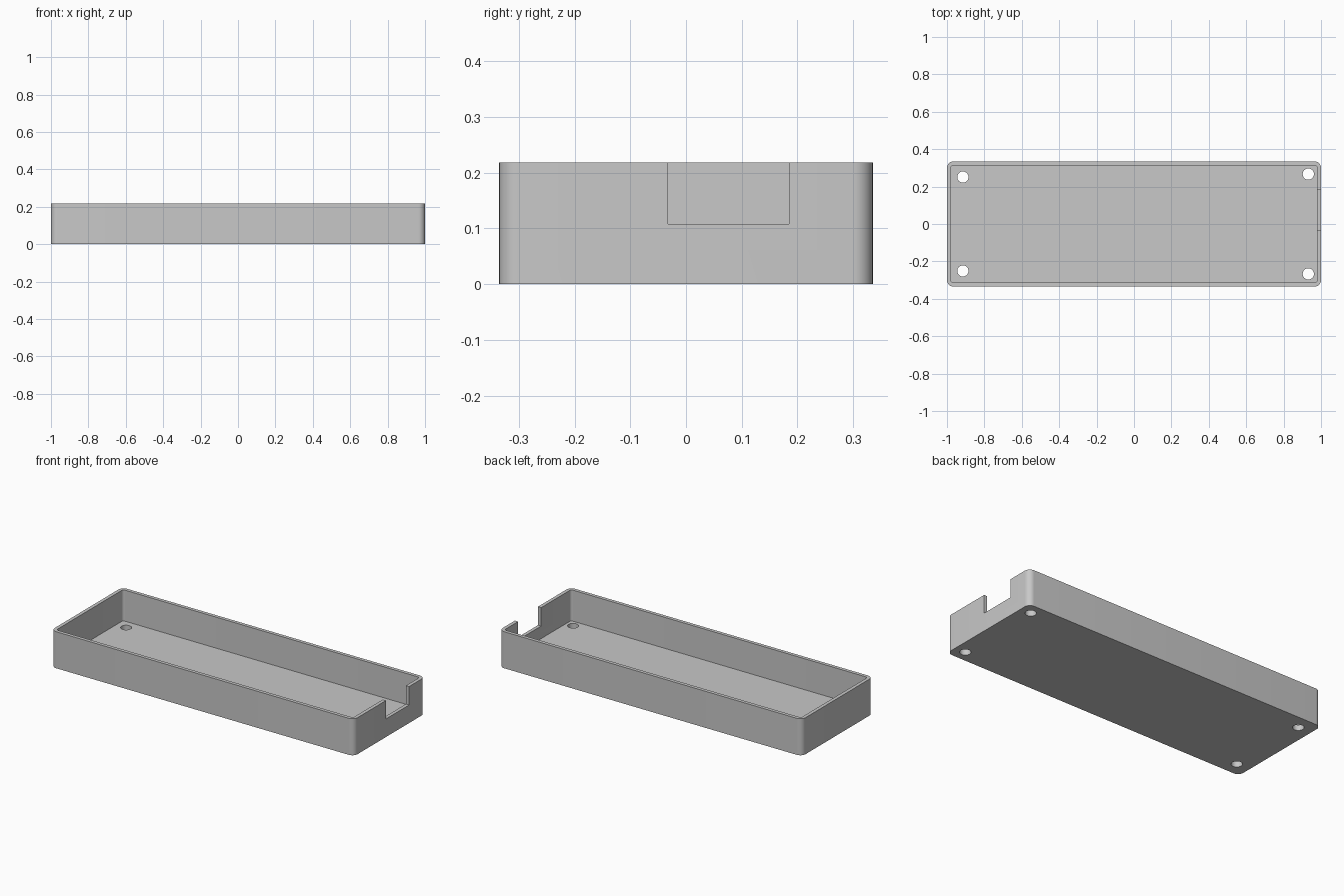
import bpy, bmesh
from math import pi, cos, sin, radians

if "Cube" in bpy.data.objects:
    bpy.data.objects.remove(bpy.data.objects["Cube"])

LENGTH, DEPTH, HEIGHT = 2.0, 0.67, 0.218
WALL, FLOOR, RADIUS = 0.021, 0.033, 0.035

grey = bpy.data.materials.new("light grey plastic")
grey.use_nodes = True
colour = (0.58, 0.58, 0.58, 1)
grey.diffuse_color = colour
grey.node_tree.nodes["Principled BSDF"].inputs["Base Color"].default_value = colour


def prism(name, outline, z0, z1):
    """Extrude a closed xy outline from z0 to z1."""
    bm = bmesh.new()
    face = bm.faces.new([bm.verts.new((x, y, z0)) for x, y in outline])
    top = bmesh.ops.extrude_face_region(bm, geom=[face])["geom"]
    bmesh.ops.translate(bm, vec=(0, 0, z1 - z0),
                        verts=[v for v in top if isinstance(v, bmesh.types.BMVert)])
    bmesh.ops.recalc_face_normals(bm, faces=bm.faces)
    mesh = bpy.data.meshes.new(name)
    bm.to_mesh(mesh)
    bm.free()
    mesh.materials.append(grey)
    obj = bpy.data.objects.new(name, mesh)
    bpy.context.collection.objects.link(obj)
    return obj


def rounded(length, depth, r, steps=10):
    """Rounded rectangle outline centred on the origin."""
    corners = [(1, 1), (-1, 1), (-1, -1), (1, -1)]
    return [(sx * (length / 2 - r) + r * cos((q + i / steps) * pi / 2),
             sy * (depth / 2 - r) + r * sin((q + i / steps) * pi / 2))
            for q, (sx, sy) in enumerate(corners) for i in range(steps + 1)]


def circle(cx, cy, r, n=32):
    return [(cx + r * cos(2 * pi * i / n), cy + r * sin(2 * pi * i / n)) for i in range(n)]


def cut(target, cutter):
    """Subtract the cutter from the target and discard it."""
    cutter.hide_render = True
    mod = target.modifiers.new("cut", "BOOLEAN")
    mod.operation, mod.solver, mod.object = "DIFFERENCE", "EXACT", cutter
    bpy.ops.object.modifier_apply(modifier=mod.name)
    bpy.data.objects.remove(cutter)


# Outer tray body
tray = prism("case_tray", rounded(LENGTH, DEPTH, RADIUS), 0, HEIGHT)
bpy.ops.object.select_all(action="DESELECT")
bpy.context.view_layer.objects.active = tray
tray.select_set(True)

# Inner cavity
cut(tray, prism("cavity_cutter",
                rounded(LENGTH - 2 * WALL, DEPTH - 2 * WALL, RADIUS - WALL),
                FLOOR, HEIGHT + 0.1))

# Connector notch in the +x end wall
cut(tray, prism("notch_cutter",
                [(0.95, -0.032), (1.1, -0.032), (1.1, 0.185), (0.95, 0.185)],
                0.108, HEIGHT + 0.1))

# Screw holes through the floor
for x, y in ((-0.915, 0.251), (0.932, 0.267)):
    for side in (-1, 1):
        cut(tray, prism("hole_cutter", circle(x, side * y, 0.03), -0.1, 0.1))

bpy.ops.object.shade_smooth_by_angle(angle=radians(30))
